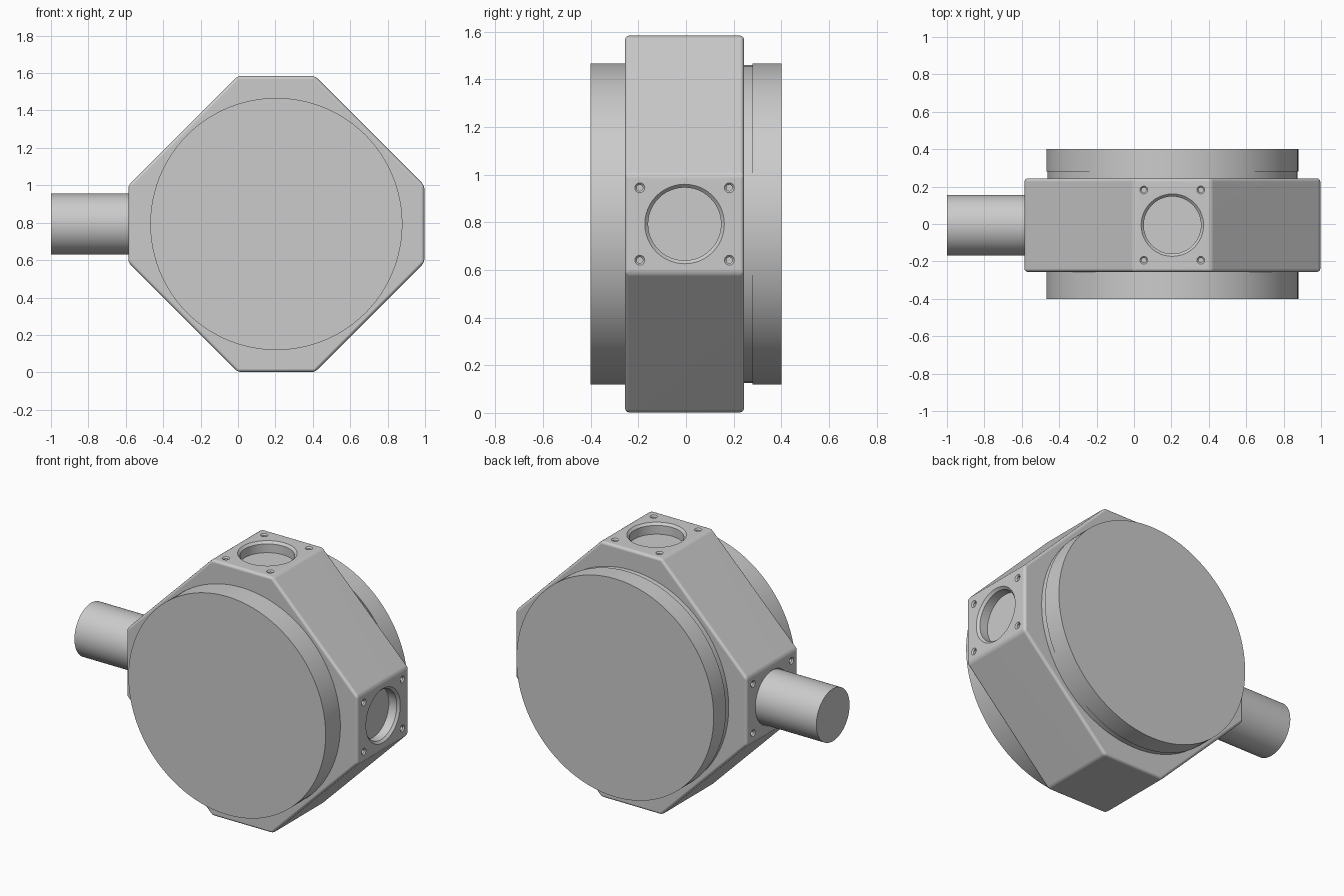
import bpy
import bmesh
from math import pi, sin, cos, radians
from mathutils import Matrix, Vector

cube = bpy.data.objects.get("Cube")
if cube:
    bpy.data.objects.remove(cube, do_unlink=True)

CENTRE = Vector((0.205, -0.006, 0.793))
HALF = 0.791          # centre to flat side of the housing
FLAT = 0.207          # half width of the short flats
DEPTH = 0.25          # half thickness of the housing

grey = bpy.data.materials.new("plain grey")
grey.use_nodes = True
grey.diffuse_color = (0.6, 0.6, 0.6, 1)
grey.node_tree.nodes["Principled BSDF"].inputs["Base Color"].default_value = (0.6, 0.6, 0.6, 1)


def lathe(bm, profile, matrix, sides):
    """Closed solid from (radius, height) pairs, turned about local z."""
    rings = []
    for r, h in profile:
        rings.append([bm.verts.new(matrix @ Vector((r * cos(2 * pi * i / sides),
                                                    r * sin(2 * pi * i / sides), h)))
                      for i in range(sides)])
    for a, b in zip(rings, rings[1:]):
        for i in range(sides):
            j = (i + 1) % sides
            bm.faces.new((a[i], a[j], b[j], b[i]))
    bm.faces.new(rings[0][::-1])
    bm.faces.new(rings[-1])


def finish(name, bm):
    bmesh.ops.recalc_face_normals(bm, faces=bm.faces)
    mesh = bpy.data.meshes.new(name)
    bm.to_mesh(mesh)
    bm.free()
    mesh.materials.append(grey)
    obj = bpy.data.objects.new(name, mesh)
    bpy.context.collection.objects.link(obj)
    return obj


def activate(obj):
    bpy.ops.object.select_all(action='DESELECT')
    obj.select_set(True)
    bpy.context.view_layer.objects.active = obj


def smooth(obj):
    activate(obj)
    bpy.ops.object.shade_smooth_by_angle(angle=radians(35))


def turned(name, profile, matrix, sides=64):
    bm = bmesh.new()
    lathe(bm, profile, matrix, sides)
    obj = finish(name, bm)
    smooth(obj)
    return obj


# Octagonal housing with softened edges
bm = bmesh.new()
outline = []
for k in range(4):
    turn = Matrix.Rotation(k * pi / 2, 2)
    for side in (-FLAT, FLAT):
        outline.append(turn @ Vector((HALF, side)))
base = bm.faces.new([bm.verts.new(CENTRE + Vector((p.x, -DEPTH, p.y))) for p in outline])
extruded = bmesh.ops.extrude_face_region(bm, geom=[base])
bmesh.ops.translate(bm, vec=(0, 2 * DEPTH, 0),
                    verts=[g for g in extruded["geom"] if isinstance(g, bmesh.types.BMVert)])
bmesh.ops.bevel(bm, geom=bm.edges[:], offset=0.017, segments=3, profile=0.5, affect='EDGES')
housing = finish("housing", bm)

# Ports with chamfered rims and four screw holes, on the left, top and bottom flats
bm = bmesh.new()
for angle in (0, pi / 2, pi):
    place = (Matrix.Translation(CENTRE) @ Matrix.Rotation(pi / 2 - angle, 4, 'Y')
             @ Matrix.Translation((0, 0, HALF)))
    lathe(bm, [(0.153, -0.068), (0.153, -0.014), (0.167, 0), (0.167, 0.05)], place, 48)
    for u in (-0.152, 0.152):
        for v in (-0.188, 0.188):
            lathe(bm, [(0.013, -0.04), (0.013, -0.008), (0.021, 0), (0.021, 0.05)],
                  place @ Matrix.Translation((u, v, 0)), 16)
cutter = finish("port_cutter", bm)
cutter.hide_render = True

cut = housing.modifiers.new("ports", 'BOOLEAN')
cut.operation = 'DIFFERENCE'
cut.solver = 'EXACT'
cut.object = cutter
activate(housing)
bpy.ops.object.modifier_apply(modifier=cut.name)
bpy.data.objects.remove(cutter, do_unlink=True)
smooth(housing)
weighted = housing.modifiers.new("even shading", 'WEIGHTED_NORMAL')
weighted.keep_sharp = True

# Round covers: local z of the lathe points to the back
along_y = Matrix.Translation((CENTRE.x, 0, CENTRE.z)) @ Matrix.Rotation(-pi / 2, 4, 'X')
turned("front_cover", [(0.674, -0.40), (0.674, -0.24)], along_y, 96)
turned("back_collar", [(0.668, 0.23), (0.668, 0.28)], along_y, 96)
turned("back_cover", [(0.674, 0.28), (0.674, 0.40)], along_y, 96)

# Shaft on the right side
along_x = Matrix.Translation((0, CENTRE.y, CENTRE.z)) @ Matrix.Rotation(pi / 2, 4, 'Y')
turned("shaft", [(0.162, -1.0), (0.162, CENTRE.x - HALF + 0.01)], along_x)
